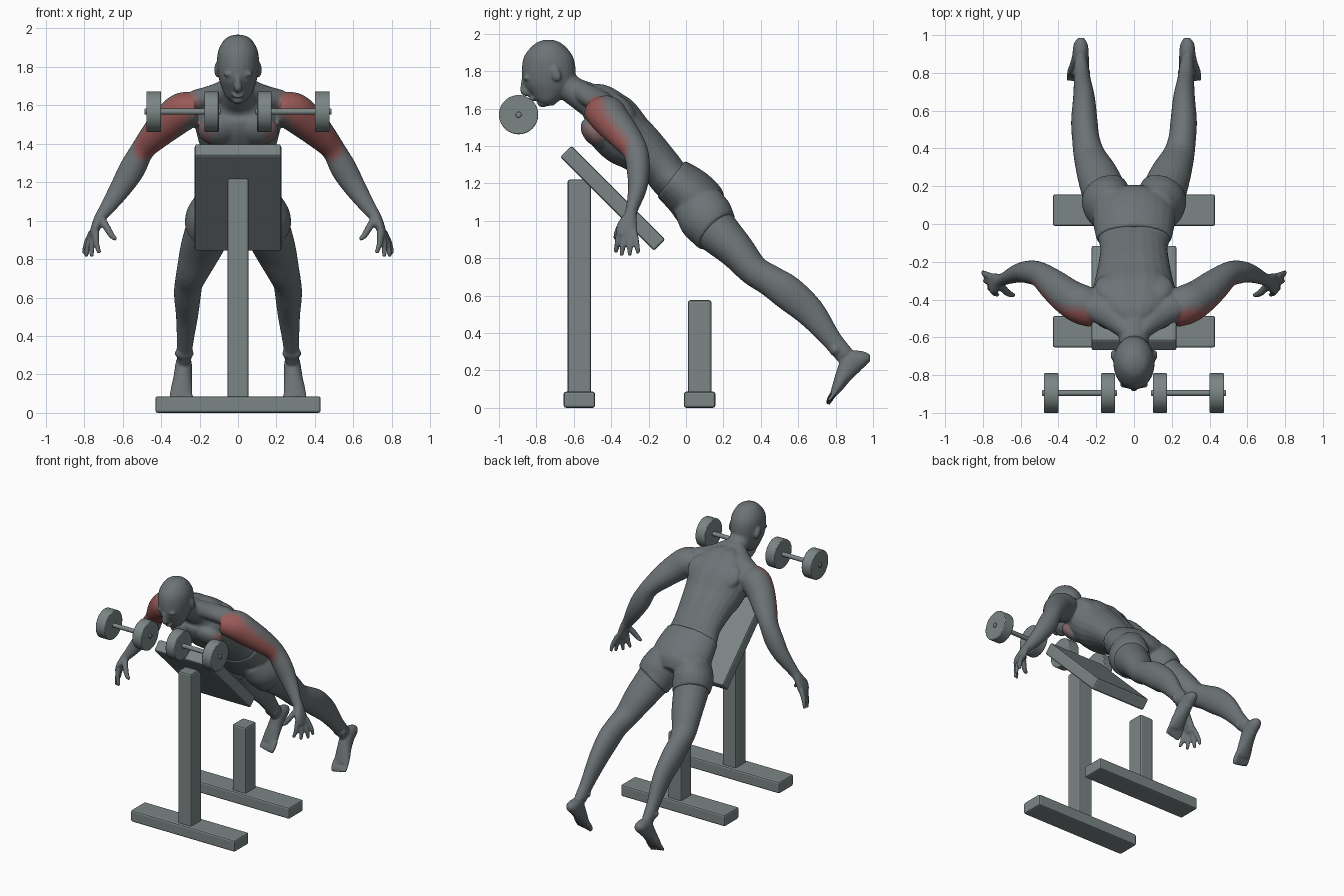
import bpy, bmesh, math
from mathutils import Vector, Matrix

if "Cube" in bpy.data.objects:
    bpy.data.objects.remove(bpy.data.objects["Cube"], do_unlink=True)


def material(name, rgb):
    m = bpy.data.materials.new(name)
    m.use_nodes = True
    m.diffuse_color = (*rgb, 1)
    m.node_tree.nodes["Principled BSDF"].inputs["Base Color"].default_value = (*rgb, 1)
    return m


skin = material("grey skin", (0.15, 0.17, 0.18))
red = material("muscle red", (0.32, 0.10, 0.095))
blush = material("muscle blush", (0.22, 0.135, 0.135))
bench = material("bench grey", (0.20, 0.235, 0.235))

X, Y = Vector((1, 0, 0)), Vector((0, 1, 0))


def new_object(name, bm, mats):
    bmesh.ops.recalc_face_normals(bm, faces=bm.faces)
    me = bpy.data.meshes.new(name)
    bm.to_mesh(me)
    bm.free()
    ob = bpy.data.objects.new(name, me)
    bpy.context.collection.objects.link(ob)
    for m in mats:
        me.materials.append(m)
    return ob


def spline(rows, steps=4):
    """Catmull-Rom through rows of x, y, z, width, depth."""
    r = [Vector(p) for p in rows]
    r = [r[0]] + r + [r[-1]]
    out = []
    for a, b, c, d in zip(r, r[1:], r[2:], r[3:]):
        for i in range(steps):
            t = i / steps
            out.append(0.5 * (2*b + (c - a)*t + (2*a - 5*b + 4*c - d)*t*t + (3*b - a - 3*c + d)*t**3))
    return out + [r[-1]]


def loft(bm, rows, ref=X, side=1, axis=None, groove=0.0, sides=24, grow=0.0):
    """Elliptical tube; width runs along ref, groove dents the back."""
    pts = spline(rows)
    pos = [Vector(p[:3]) for p in pts]
    rings = []
    for i, p in enumerate(pts):
        t = axis or (pos[min(i + 1, len(pos) - 1)] - pos[max(i - 1, 0)]).normalized()
        u = (ref - t * ref.dot(t)).normalized()
        v = t.cross(u)
        ring = []
        for k in range(sides):
            an = math.tau * k / sides
            c, s = math.cos(an), math.sin(an)
            dent = 1 - groove * math.exp(-(c / 0.2)**2) if s < 0 else 1
            co = pos[i] + u * c * (p[3] + grow) + v * s * (p[4] + grow) * dent
            ring.append(bm.verts.new((co.x * side, co.y, co.z)))
        rings.append(ring)
    for a, b in zip(rings, rings[1:]):
        for k in range(sides):
            bm.faces.new((a[k], a[k - 1], b[k - 1], b[k]))
    bm.faces.new(rings[0])
    bm.faces.new(rings[-1])


def blob(bm, center, radii, side=1, tilt=0.0):
    c = Vector((center[0] * side, center[1], center[2]))
    mat = Matrix.Translation(c) @ Matrix.Rotation(tilt, 4, 'X') @ Matrix.Diagonal((*radii, 1))
    bmesh.ops.create_uvsphere(bm, u_segments=20, v_segments=12, radius=1, matrix=mat)


def fuse(name, bm, voxel, mats):
    """Merge overlapping parts into one smooth skin."""
    ob = new_object(name, bm, mats)
    rm = ob.modifiers.new("fuse", 'REMESH')
    rm.mode, rm.voxel_size = 'VOXEL', voxel
    sm = ob.modifiers.new("relax", 'SMOOTH')
    sm.factor, sm.iterations = 0.5, 4
    bpy.context.view_layer.update()
    me = bpy.data.meshes.new_from_object(ob.evaluated_get(bpy.context.evaluated_depsgraph_get()))
    ob.modifiers.clear()
    ob.data = me
    me.materials.clear()
    for m in mats:
        me.materials.append(m)
    me.shade_smooth()
    return ob


# Body sections
chest = [(0, -.54, 1.66, .09, .08), (0, -.47, 1.625, .19, .12), (0, -.41, 1.55, .23, .16),
         (0, -.33, 1.455, .215, .16), (0, -.245, 1.39, .195, .14), (0, -.135, 1.29, .178, .115)]
pelvis = [(0, -.08, 1.225, .19, .113), (0, .02, 1.145, .21, .132), (0, .085, 1.07, .20, .135),
          (0, .13, 1.02, .13, .10)]
thigh = [(.11, .06, 1.10, .10, .125), (.135, .105, 1.02, .125, .138), (.15, .148, .96, .122, .125)]
shin = [(.195, .265, .845, .108, .10), (.235, .36, .737, .085, .083), (.255, .45, .68, .073, .084),
        (.263, .545, .615, .07, .092), (.265, .665, .51, .058, .08), (.275, .775, .37, .043, .055),
        (.28, .85, .28, .038, .05)]
foot = [(.282, .985, .265, .018, .018), (.282, .95, .262, .038, .042), (.283, .89, .24, .044, .062),
        (.288, .845, .175, .05, .046), (.295, .81, .11, .058, .03), (.297, .79, .075, .058, .02)]
arm = [(.20, -.45, 1.58, .10, .08), (.28, -.425, 1.57, .105, .10), (.35, -.385, 1.52, .096, .095),
       (.425, -.325, 1.45, .085, .08), (.495, -.27, 1.37, .068, .062), (.55, -.255, 1.27, .062, .068),
       (.61, -.26, 1.17, .05, .057), (.685, -.29, 1.06, .033, .038), (.715, -.30, 1.02, .038, .03),
       (.74, -.315, .965, .058, .025), (.755, -.318, .92, .05, .02)]
tips = [(.80, -.255, .825), (.79, -.30, .81), (.76, -.345, .81), (.72, -.375, .83)]
head = [(0, -.735, 1.967, .02, .025), (0, -.735, 1.945, .068, .075), (0, -.735, 1.88, .104, .13),
        (0, -.734, 1.80, .109, .144), (0, -.734, 1.73, .098, .134), (0, -.735, 1.68, .08, .098),
        (0, -.74, 1.64, .06, .06), (0, -.735, 1.615, .03, .025)]

bm = bmesh.new()
loft(bm, chest + pelvis, groove=0.07)
loft(bm, [(0, -.68, 1.76, .075, .08), (0, -.61, 1.70, .078, .074), (0, -.54, 1.66, .10, .085),
          (0, -.46, 1.61, .14, .09)])

# Head and face
loft(bm, head, axis=Vector((0, 0, -1)))
loft(bm, [(0, -.868, 1.755, .012, .012), (0, -.868, 1.72, .015, .018), (0, -.862, 1.69, .024, .022),
          (0, -.835, 1.675, .016, .012)], sides=12)
blob(bm, (0, -.815, 1.655), (.032, .025, .014), tilt=0.6)
blob(bm, (0, -.765, 1.625), (.032, .03, .018))

for s in (1, -1):
    # Ear, brow, chest and shoulder muscles
    blob(bm, (.11, -.695, 1.785), (.013, .026, .042), s, 0.35)
    blob(bm, (.042, -.85, 1.762), (.035, .02, .014), s)
    blob(bm, (.105, -.49, 1.47), (.105, .06, .09), s, 0.7)
    blob(bm, (.12, -.34, 1.60), (.09, .10, .05), s, -0.8)
    # Trapezius slope
    loft(bm, [(.03, -.57, 1.69, .05, .06), (.12, -.49, 1.655, .07, .055), (.22, -.44, 1.62, .07, .06)], Y, s)
    # Legs and feet
    loft(bm, thigh + shin, side=s)
    loft(bm, foot, side=s)
    blob(bm, (.28, .80, .31), (.05, .035, .035), s)
    for i in range(5):
        x, r = .25 + .024 * i, .018 - .0018 * i
        loft(bm, [(x, .80, .09, r, r), (x + .002, .772, .05, r, r),
                  (x + .003, .758, .018 + .004 * i, r * .6, r * .6)], side=s, sides=10)
    # Arms, fingers and thumb
    loft(bm, arm, Y, s)
    for i, tip in enumerate(tips):
        base = Vector((.757 - .006 * i, -.277 - .026 * i, .945))
        mid = base.lerp(Vector(tip), 0.55) + Vector((.008, 0, 0))
        loft(bm, [(*base, .018, .018), (*mid, .017, .016), (*tip, .011, .011)], Y, s, sides=10)
    loft(bm, [(.71, -.32, 1.01, .022, .022), (.68, -.355, .96, .021, .019), (.655, -.372, .92, .017, .016),
              (.632, -.378, .902, .011, .011)], Y, s, sides=10)

body = fuse("body", bm, 0.008, (skin, blush, red))

# Highlight the front upper arm muscles
start, end = Vector((.29, -.50, 1.60)), Vector((.47, -.36, 1.385))
for p in body.data.polygons:
    c = Vector((abs(p.center.x), p.center.y, p.center.z))
    t = max(0, min(1, (c - start).dot(end - start) / (end - start).length_squared))
    d = (c - start.lerp(end, t)).length
    inner = (c - Vector((.20, -.52, 1.45))).length
    if c.x > 0.14:
        p.material_index = 2 if d < 0.072 else 1 if d < 0.095 or inner < 0.07 else 0

# Shorts just outside the skin
bm = bmesh.new()
loft(bm, pelvis, grow=0.009)
for s in (1, -1):
    loft(bm, thigh + [(.16, .166, .94, .119, .119)], side=s, grow=0.01)
fuse("shorts", bm, 0.01, (skin,))


# Bench
def box(name, center, size, tilt=0.0):
    bm = bmesh.new()
    bmesh.ops.create_cube(bm, size=1, matrix=Matrix.Translation(center)
                          @ Matrix.Rotation(tilt, 4, 'X') @ Matrix.Diagonal((*size, 1)))
    ob = new_object(name, bm, (bench,))
    bv = ob.modifiers.new("bevel", 'BEVEL')
    bv.width, bv.segments = 0.012, 2
    return ob


for name, y, top in (("front", -.57, 1.22), ("rear", .073, .575)):
    box(name + "_foot_bar", (0, y, .043), (.86, .168, .086))
    box(name + "_post", (0, y, top / 2 + .03), (.11, .126, top - .06))
box("bench_pad", (0, -.392, 1.12), (.45, .71, .085), -math.pi / 4)


# Dumbbells
def rod(bm, x0, x1, r, sides):
    mat = Matrix.Translation(((x0 + x1) / 2, -.895, 1.567)) @ Matrix.Rotation(math.pi / 2, 4, 'Y')
    bmesh.ops.create_cone(bm, cap_ends=True, segments=sides, radius1=r, radius2=r,
                          depth=abs(x1 - x0), matrix=mat)


for s, side in ((1, "left"), (-1, "right")):
    bm = bmesh.new()
    rod(bm, .09 * s, .487 * s, .016, 16)
    rod(bm, .10 * s, .175 * s, .105, 48)
    rod(bm, .40 * s, .477 * s, .105, 48)
    ob = new_object(side + "_dumbbell", bm, (bench,))
    bv = ob.modifiers.new("bevel", 'BEVEL')
    bv.width, bv.segments = 0.005, 2
    bpy.ops.object.select_all(action='DESELECT')
    ob.select_set(True)
    bpy.context.view_layer.objects.active = ob
    bpy.ops.object.shade_smooth_by_angle()
